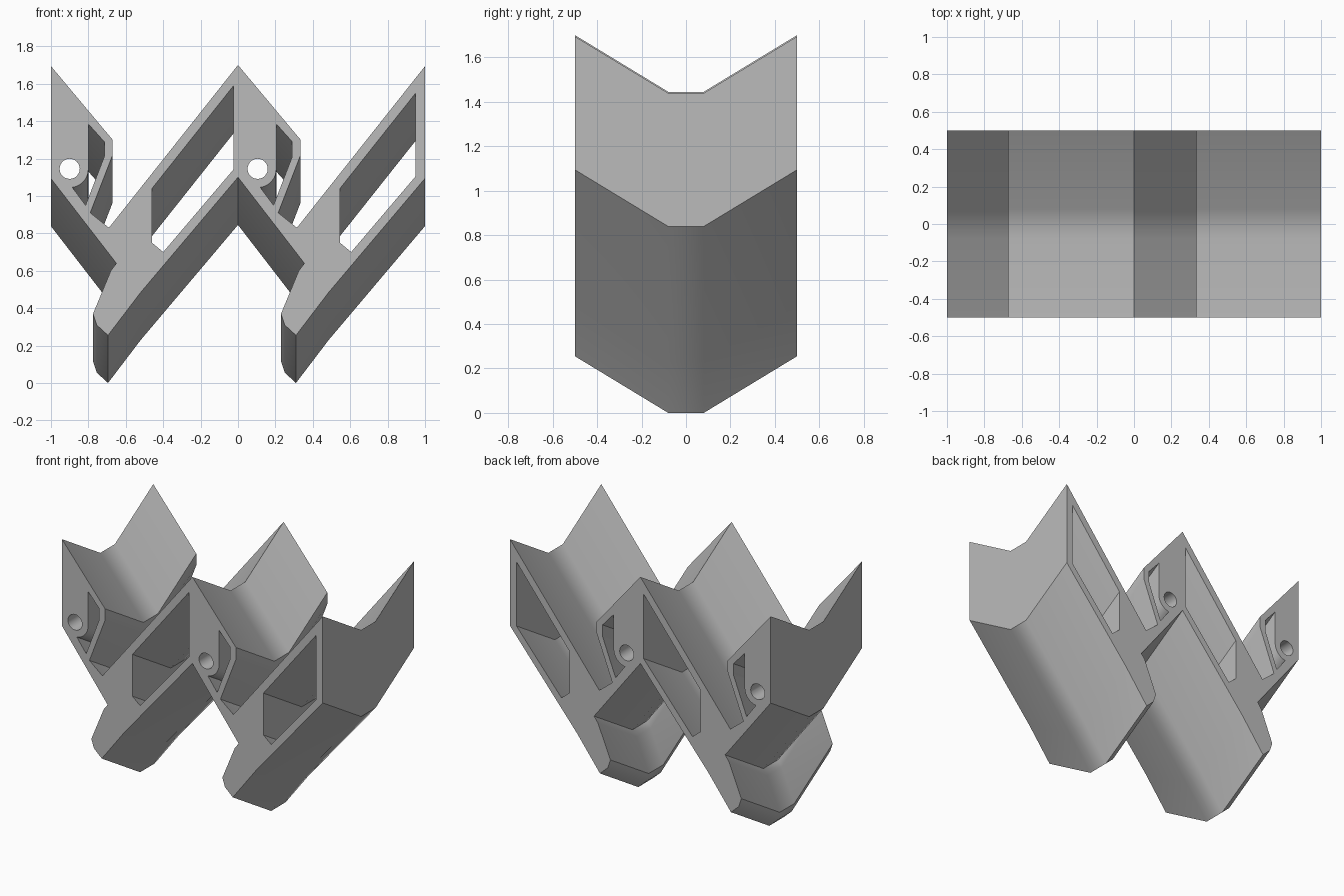
import bpy, bmesh, math

if "Cube" in bpy.data.objects:
    bpy.data.objects.remove(bpy.data.objects["Cube"], do_unlink=True)

PITCH = 1.005          # spacing of the repeated units
APEXES = (-PITCH, 0.0)
HALF, FLAT, RISE = 0.5, 0.08, 0.255

grey = bpy.data.materials.new("plain_grey")
grey.use_nodes = True
colour = (0.5, 0.5, 0.5, 1)
grey.diffuse_color = colour
grey.node_tree.nodes["Principled BSDF"].inputs["Base Color"].default_value = colour


def sweep(name, profile, half, rise):
    """Loft an x-z profile along y, following a shallow valley."""
    bm = bmesh.new()
    stations = ((-half, 0), (-FLAT, -rise), (FLAT, -rise), (half, 0))
    lift = rise - RISE if rise else 0
    rings = [[bm.verts.new((x, y, z + dz + lift)) for x, z in profile]
             for y, dz in stations]
    n = len(profile)
    for a, b in zip(rings, rings[1:]):
        for i in range(n):
            j = (i + 1) % n
            bm.faces.new((a[i], a[j], b[j], b[i]))
    bm.faces.new(rings[0])
    bm.faces.new(rings[-1])
    bmesh.ops.recalc_face_normals(bm, faces=bm.faces)
    mesh = bpy.data.meshes.new(name)
    bm.to_mesh(mesh)
    bm.free()
    mesh.materials.append(grey)
    obj = bpy.data.objects.new(name, mesh)
    bpy.context.collection.objects.link(obj)
    return obj


def circle(cx, cz, r, start, end, count):
    return [(cx + r * math.cos(math.radians(start + (end - start) * i / count)),
             cz + r * math.sin(math.radians(start + (end - start) * i / count)))
            for i in range(count + 1)]


# Outline of the zigzag body: upper edge, then lower edge reversed
upper_unit = [(0, 1.70), (0.335, 1.30), (0.335, 1.22), (0.215, 0.91), (0.315, 0.83)]
lower_unit = [(0, 1.10), (0.355, 0.64), (0.325, 0.60), (0.23, 0.37),
              (0.25, 0.31), (0.31, 0.255), (0.485, 0.485)]
upper = [(a + u, z) for a in APEXES for u, z in upper_unit]
lower = [(a + u, z) for a in APEXES for u, z in lower_unit]
upper[0], lower[0] = (-1, 1.694), (-1, 1.093)
upper.append((1, 1.694))
lower.append((1, 1.094))
body = sweep("zigzag_body", upper + lower[::-1], HALF, RISE)

# Cutters: long slot, hooked pocket and straight pin hole in each unit
cutters = []
outer = HALF + 0.1
outer_rise = RISE * (outer - FLAT) / (HALF - FLAT)
for apex, slot_end in zip(APEXES, (0.98, 0.95)):
    slot = [(0.545, 1.04), (slot_end, 1.04 + (slot_end - 0.545) * 1.26),
            (slot_end, 0.70 + (slot_end - 0.605) * 1.175), (0.605, 0.70), (0.545, 0.75)]
    pocket = [(0.205, 1.385), (0.29, 1.29), (0.29, 1.21), (0.19, 0.95)]
    pocket += circle(0.105, 1.145, 0.1, -82, 0, 8)
    hole = circle(0.105, 1.145, 0.054, 0, 345, 23)
    for name, shape, rise in (("slot_cutter", slot, outer_rise),
                              ("pocket_cutter", pocket, outer_rise),
                              ("hole_cutter", hole, 0)):
        cutter = sweep(name, [(apex + u, z) for u, z in shape], outer, rise)
        cutter.hide_render = True
        cutters.append(cutter)

bpy.ops.object.select_all(action="DESELECT")
body.select_set(True)
bpy.context.view_layer.objects.active = body
for cutter in cutters:
    mod = body.modifiers.new("cut", "BOOLEAN")
    mod.operation = "DIFFERENCE"
    mod.solver = "EXACT"
    mod.object = cutter
    bpy.ops.object.modifier_apply(modifier=mod.name)
    bpy.data.objects.remove(cutter, do_unlink=True)

# Soft shading across the valley, crisp edges elsewhere
bpy.ops.object.shade_smooth_by_angle(angle=math.radians(35))
weighted = body.modifiers.new("weighted_normals", "WEIGHTED_NORMAL")
weighted.keep_sharp = True
